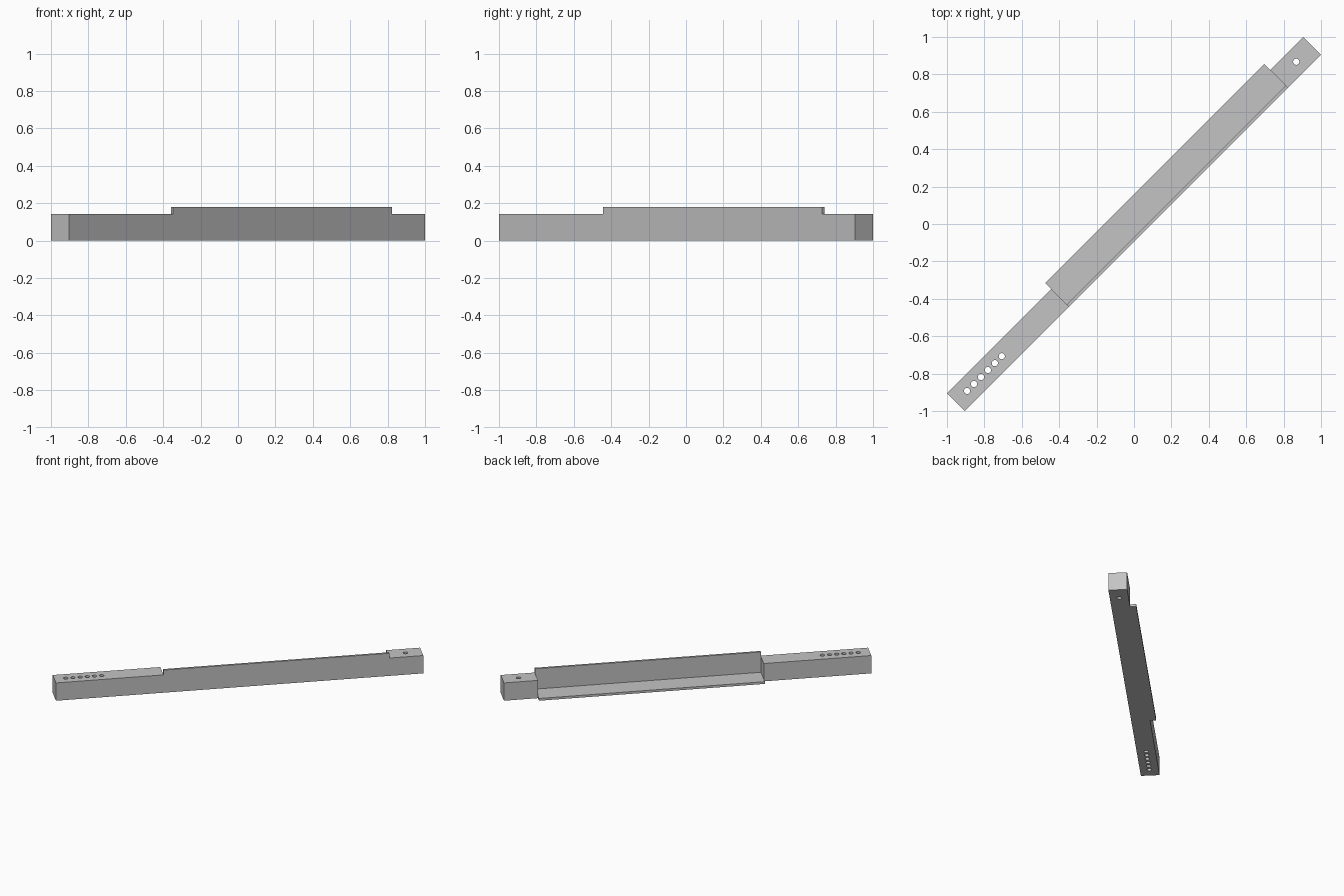
import bpy, math
from mathutils import Matrix

if "Cube" in bpy.data.objects:
    bpy.data.objects.remove(bpy.data.objects["Cube"])

W, H = 0.068, 0.142          # bar half width and height
END = 1.346                  # bar half length
A0, A1 = -0.558, 1.097       # start and end of the angle section
LEG, T = 0.18, 0.018         # angle leg length and thickness

steel = bpy.data.materials.new("grey_steel")
steel.diffuse_color = (0.55, 0.55, 0.55, 1)
steel.use_nodes = True
steel.node_tree.nodes["Principled BSDF"].inputs["Base Color"].default_value = steel.diffuse_color
TURN = Matrix.Rotation(math.radians(45), 4, 'Z')


def extrude(name, profile, u0, u1):
    """Extrude a (v, z) profile along the diagonal from u0 to u1."""
    n = len(profile)
    verts = [TURN @ Matrix.Translation((u, v, z)) @ Matrix()  for u in (u0, u1) for v, z in profile]
    verts = [m.to_translation() for m in verts]
    faces = [list(range(n))[::-1], list(range(n, 2 * n))]
    faces += [[i, (i + 1) % n, n + (i + 1) % n, n + i] for i in range(n)]
    mesh = bpy.data.meshes.new(name)
    mesh.from_pydata(verts, [], faces)
    mesh.materials.append(steel)
    ob = bpy.data.objects.new(name, mesh)
    bpy.context.collection.objects.link(ob)
    return ob


def boolean(target, other, operation):
    other.hide_render = True
    mod = target.modifiers.new(operation.lower(), 'BOOLEAN')
    mod.object, mod.operation, mod.solver = other, operation, 'EXACT'
    bpy.context.view_layer.objects.active = target
    bpy.ops.object.modifier_apply(modifier=mod.name)
    bpy.data.objects.remove(other)


# Solid square bars at both ends, joined by a thin L-shaped angle
square = [(-W, 0), (W, 0), (W, H), (-W, H)]
angle = [(-W, 0), (LEG - W, 0), (LEG - W, T), (T - W, T), (T - W, LEG), (-W, LEG)]
beam = extrude("angle_beam", angle, A0, A1)
boolean(beam, extrude("long_end_bar", square, -END, A0), 'UNION')
boolean(beam, extrude("short_end_bar", square, A1, END), 'UNION')

# Drilled through holes: a row of six and a single one
for u in [-1.262 + 0.0525 * i for i in range(6)] + [1.227]:
    bpy.ops.mesh.primitive_cylinder_add(vertices=32, radius=0.0165, depth=0.4,
                                        location=TURN @ Matrix.Translation((u, 0, 0.07)).to_translation())
    drill = bpy.context.object
    drill.data.materials.append(steel)
    boolean(beam, drill, 'DIFFERENCE')

# Smooth hole walls, crisp edges
bpy.ops.object.select_all(action='DESELECT')
beam.select_set(True)
bpy.context.view_layer.objects.active = beam
bpy.ops.object.shade_smooth_by_angle(angle=math.radians(30))
